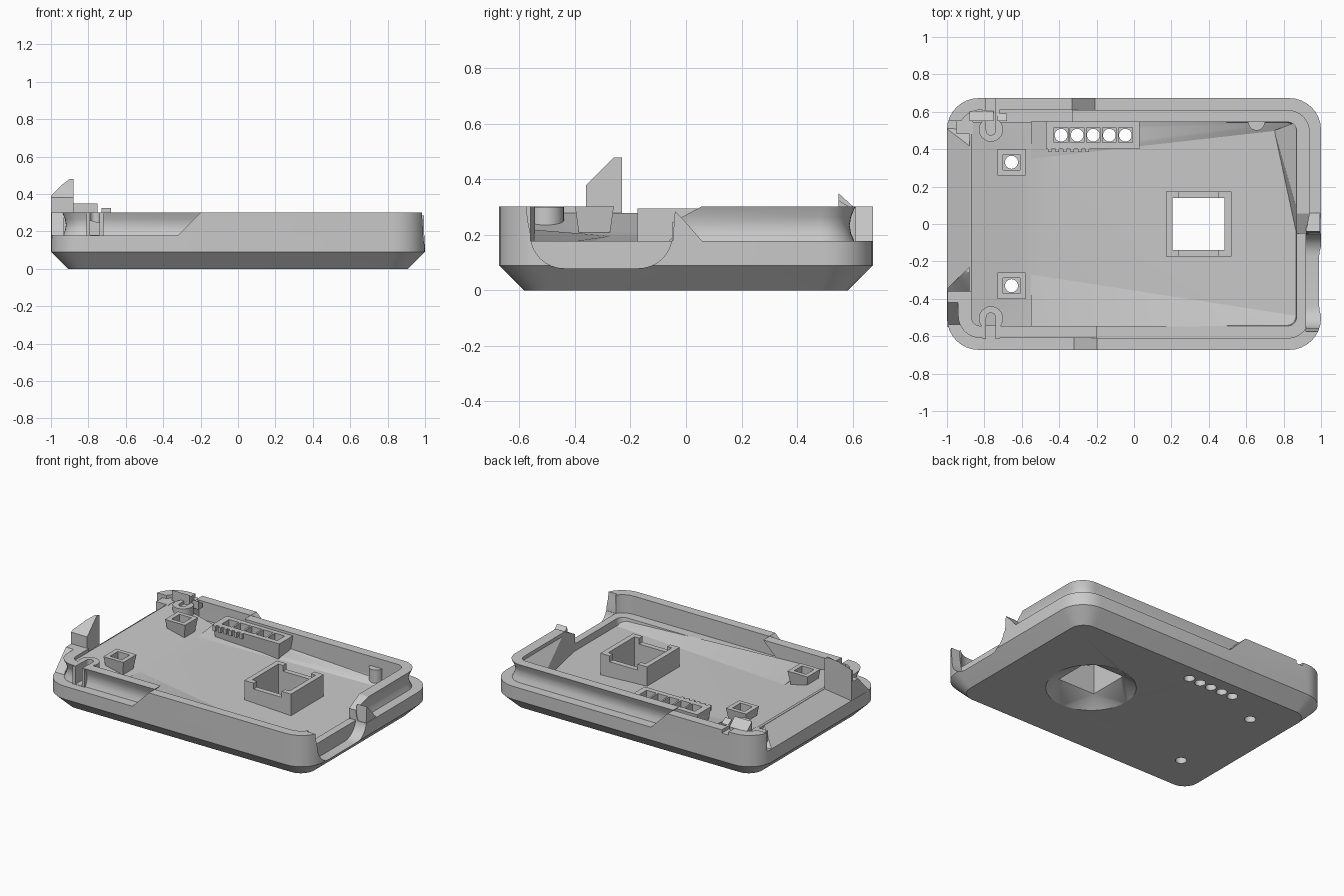
import bpy, bmesh, math
from mathutils import Matrix, Vector

if "Cube" in bpy.data.objects:
    bpy.data.objects.remove(bpy.data.objects["Cube"])

grey = bpy.data.materials.new("plain_grey")
grey.use_nodes = True
COLOUR = (0.59, 0.59, 0.59, 1)
grey.diffuse_color = COLOUR
grey.node_tree.nodes["Principled BSDF"].inputs["Base Color"].default_value = COLOUR


def finish(name, bm):
    bmesh.ops.recalc_face_normals(bm, faces=bm.faces)
    mesh = bpy.data.meshes.new(name)
    bm.to_mesh(mesh)
    bm.free()
    obj = bpy.data.objects.new(name, mesh)
    mesh.materials.append(grey)
    bpy.context.collection.objects.link(obj)
    return obj


def rounded(hx, hy, r, z, n=8):
    pts = []
    for k, (sx, sy) in enumerate(((1, 1), (-1, 1), (-1, -1), (1, -1))):
        for i in range(n + 1):
            a = math.pi / 2 * (k + i / n)
            pts.append((sx * (hx - r) + r * math.cos(a), sy * (hy - r) + r * math.sin(a), z))
    return pts


def loft(name, rings, tube=False):
    """Skin rounded rectangles; a tube joins its last ring to its first."""
    bm = bmesh.new()
    loops = [[bm.verts.new(p) for p in rounded(*ring)] for ring in rings]
    pairs = list(zip(loops, loops[1:]))
    if tube:
        pairs.append((loops[-1], loops[0]))
    else:
        bm.faces.new(loops[0])
        bm.faces.new(loops[-1])
    for a, b in pairs:
        for i in range(len(a)):
            j = (i + 1) % len(a)
            bm.faces.new((a[i], a[j], b[j], b[i]))
    return finish(name, bm)


def prism(name, pts, axis, lo, hi):
    """Extrude a flat outline along x or y."""
    bm = bmesh.new()
    place = (lambda u, v: (lo, u, v)) if axis == "x" else (lambda u, v: (u, lo, v))
    face = bm.faces.new([bm.verts.new(place(*p)) for p in pts])
    out = bmesh.ops.extrude_face_region(bm, geom=[face])
    move = Vector((hi - lo, 0, 0)) if axis == "x" else Vector((0, hi - lo, 0))
    bmesh.ops.translate(bm, vec=move, verts=[v for v in out["geom"] if isinstance(v, bmesh.types.BMVert)])
    return finish(name, bm)


def hull(name, pts):
    bm = bmesh.new()
    for p in pts:
        bm.verts.new(p)
    bmesh.ops.convex_hull(bm, input=bm.verts)
    return finish(name, bm)


def block(name, x0, x1, y0, y1, z0, z1, taper=0.0):
    pts = [(x, y, z1) for x in (x0, x1) for y in (y0, y1)]
    pts += [(x, y, z0) for x in (x0 + taper, x1 - taper) for y in (y0 + taper, y1 - taper)]
    return hull(name, pts)


def cylinder(name, x, y, r, z0, z1, n=24):
    bm = bmesh.new()
    bmesh.ops.create_cone(bm, cap_ends=True, segments=n, radius1=r, radius2=r, depth=z1 - z0,
                          matrix=Matrix.Translation((x, y, (z0 + z1) / 2)))
    return finish(name, bm)


def boolean(targets, cutter, op="DIFFERENCE"):
    cutter.hide_render = True
    for t in targets:
        mod = t.modifiers.new("cut", "BOOLEAN")
        mod.operation, mod.solver, mod.object = op, "EXACT", cutter
        bpy.context.view_layer.objects.active = t
        bpy.ops.object.modifier_apply(modifier=mod.name)
    bpy.data.objects.remove(cutter)


# tray with chamfered underside, shelf and hollow
base = loft("tray_base", [(0.91, 0.583, 0.1, 0), (1, 0.673, 0.17, 0.09), (1, 0.673, 0.17, 0.178),
                          (0.87, 0.545, 0.05, 0.178), (0.865, 0.535, 0.05, 0.11)])

# rim and lip rings, each kept only up to a slanted shoulder
OUTER = [(1, 0.673, 0.17, 0.17), (1, 0.673, 0.17, 0.302), (0.94, 0.61, 0.12, 0.302), (0.94, 0.61, 0.12, 0.17)]
LIP = [(0.94, 0.61, 0.12, 0.17), (0.925, 0.595, 0.11, 0.205), (0.92, 0.59, 0.11, 0.235),
       (0.925, 0.595, 0.11, 0.265), (0.94, 0.61, 0.12, 0.302), (0.87, 0.545, 0.05, 0.302), (0.87, 0.545, 0.05, 0.17)]
RISING = [(-0.34, 0.16), (-0.19, 0.31), (1.1, 0.31), (1.1, 0.16)]
RISING_LEFTWARD = [(-0.19, 0.16), (-0.34, 0.31), (-1.1, 0.31), (-1.1, 0.16)]
LIP_LEFTWARD = [(-0.34, 0.16), (-0.19, 0.31), (-1.1, 0.31), (-1.1, 0.16)]
LIP_RIGHTWARD = [(-0.19, 0.16), (-0.34, 0.31), (1.1, 0.31), (1.1, 0.16)]


def part_ring(name, rings, outline, lo, hi):
    ring = loft(name, rings, tube=True)
    boolean([ring], prism("keep", outline, "y", lo, hi), "INTERSECT")
    return ring


front_rim = part_ring("front_rim", OUTER, RISING, -0.7, -0.56)
back_rim = part_ring("back_rim", OUTER, RISING_LEFTWARD, 0.55, 0.7)
front_lip = part_ring("front_lip", LIP, LIP_LEFTWARD, -0.7, -0.36)
back_lip = part_ring("back_lip", LIP, LIP_RIGHTWARD, -0.05, 0.7)

# slanted lip end and shoulder beside the notch
boolean([back_lip], prism("lip_slant", [(-0.06, 0.24), (0.07, 0.31), (-0.06, 0.31)], "x", 0.8, 1.1))
prism("notch_shoulder", [(-0.05, 0.15), (-0.04, 0.285), (0, 0.245), (0.065, 0.17)], "x", 0.92, 0.995)

# short rim beside the latch
prism("latch_rim", [(-0.55, 0.165), (-0.42, 0.302), (-0.35, 0.302), (-0.35, 0.165)], "x", -0.998, -0.93)

# rounded notch in the end wall
notch = [(-0.58, 0.35), (-0.57, 0.25)]
for y, start in ((-0.44, 1), (-0.17, 1.5)):
    for i in range(9):
        a = math.pi * (start + i / 16)
        notch.append((y + 0.12 * math.cos(a), 0.2 + 0.12 * math.sin(a)))
notch.append((-0.045, 0.35))
boolean([base, front_rim], prism("notch_cutter", notch, "x", 0.92, 1.1))


# floor tilted along its length, steeper at the low end wall
def floor_height(x):
    return 0.172 - 0.045 * x


floor = prism("sloping_floor", [(-0.88, 0.09), (-0.88, 0.275), (-0.87, 0.28), (-0.55, floor_height(-0.55)),
                                (0.865, floor_height(0.865)), (0.865, 0.09)], "y", -0.545, 0.545)
hull("outer_slope", [(-1, -0.35, 0.17), (-1, 0.51, 0.17), (-1, -0.35, 0.18), (-1, 0.51, 0.18),
                     (-0.87, -0.23, 0.28), (-0.87, 0.41, 0.28), (-0.87, -0.35, 0.17), (-0.87, 0.51, 0.17)])
block("back_corner_fill", -0.95, -0.86, 0.48, 0.62, 0.17, 0.28)

# gentle rises along the floor sides
slopes = {}
for s, name, near, far in ((-1, "front", 0.27, 0.49), (1, "back", 0.35, 0.51)):
    pts = [(-0.55, s * near, floor_height(-0.55)), (0.86, s * far, floor_height(0.86))]
    for x in (-0.55, 0.86):
        pts += [(x, s * 0.548, floor_height(x) + 0.022), (x, s * 0.548, 0.12)]
    slopes[name] = hull(name + "_floor_slope", pts)
hull("corner_brace", [(0.75, 0.5, 0.135), (0.87, -0.06, 0.13), (0.88, 0.55, 0.13),
                      (0.88, 0.55, 0.29), (0.88, 0.05, 0.29), (0.88, -0.06, 0.18)])
cylinder("back_nub", 0.655, 0.545, 0.045, 0.12, 0.24)

# upright latch with a diagonal face and slanted top
hull("latch", [(x, y, z) for x, y, top in ((-0.88, -0.23, 0.48), (-0.9, -0.25, 0.48), (-0.94, -0.29, 0.45),
                                           (-1, -0.345, 0.39), (-1, -0.36, 0.38), (-0.88, -0.36, 0.38),
                                           (-0.88, -0.26, 0.48))
               for z in (0.17, top)])

# small hooks by the back corner
prism("back_hook", [(0.55, 0.27), (0.55, 0.35), (0.605, 0.3), (0.605, 0.27)], "x", -0.88, -0.75)
prism("small_hook", [(0.55, 0.27), (0.55, 0.325), (0.59, 0.3), (0.59, 0.27)], "x", -0.73, -0.68)

# slotted bosses
for s, name, wall, depth in ((-1, "front", front_lip, 0.18), (1, "back", back_rim, 0.28)):
    boss = cylinder(name + "_boss", -0.765, s * 0.505, 0.065, 0.11, 0.3)
    bridge = block(name + "_boss_bridge", -0.81, -0.72, *sorted((s * 0.52, s * 0.615)), 0.15, 0.3)
    slot = block("slot_cutter", -0.79, -0.74, *sorted((s * 0.5, s * 0.7)), depth, 0.4)
    boolean([boss, bridge, wall], slot)
    boolean([boss], cylinder("slot_end", -0.765, s * 0.5, 0.025, depth, 0.4))

# tapered pegs with through holes
for s, name in ((-1, "front"), (1, "back")):
    y = s * 0.33
    peg = block(name + "_peg", -0.73, -0.58, y - 0.07, y + 0.07, 0.18, 0.302, 0.018)
    boolean([peg], block("socket", -0.7, -0.61, y - 0.042, y + 0.042, 0.24, 0.4))
    boolean([peg, floor, base], cylinder("hole", -0.655, y, 0.035, -0.1, 0.35))

# row of vent cells
vents = block("vent_row", -0.47, 0.03, 0.4, 0.55, 0.13, 0.285, 0.02)
for i in range(5):
    x = -0.39 + i * 0.086
    boolean([vents], block("cell", x - 0.037, x + 0.037, 0.435, 0.515, 0.21, 0.4))
    boolean([vents, slopes["back"], floor, base], cylinder("hole", x, 0.475, 0.034, -0.1, 0.4))
for i in range(6):
    x = -0.46 + i * 0.04
    block("vent_tooth", x, x + 0.02, 0.385, 0.41, 0.25, 0.285)

# square window with a round flare underneath
window = block("window_frame", 0.17, 0.52, -0.175, 0.175, 0.12, 0.295)
boolean([window], block("frame_dip", 0.24, 0.45, -0.3, 0.3, 0.255, 0.4))
boolean([window, floor, base], block("opening", 0.205, 0.485, -0.14, 0.14, 0.03, 0.4))
flare = [(0.345 + sx * 0.14, sy * 0.14, 0.07) for sx in (-1, 1) for sy in (-1, 1)]
for i in range(48):
    a = math.tau * i / 48
    flare.append((0.345 + 0.28 * math.cos(a), 0.28 * math.sin(a), -0.001))
boolean([base], hull("flare", flare))

for obj in list(bpy.context.scene.objects):
    if obj.type == "MESH" and grey.name in obj.data.materials:
        bpy.ops.object.select_all(action="DESELECT")
        obj.select_set(True)
        bpy.context.view_layer.objects.active = obj
        bpy.ops.object.shade_smooth_by_angle(angle=math.radians(28))
